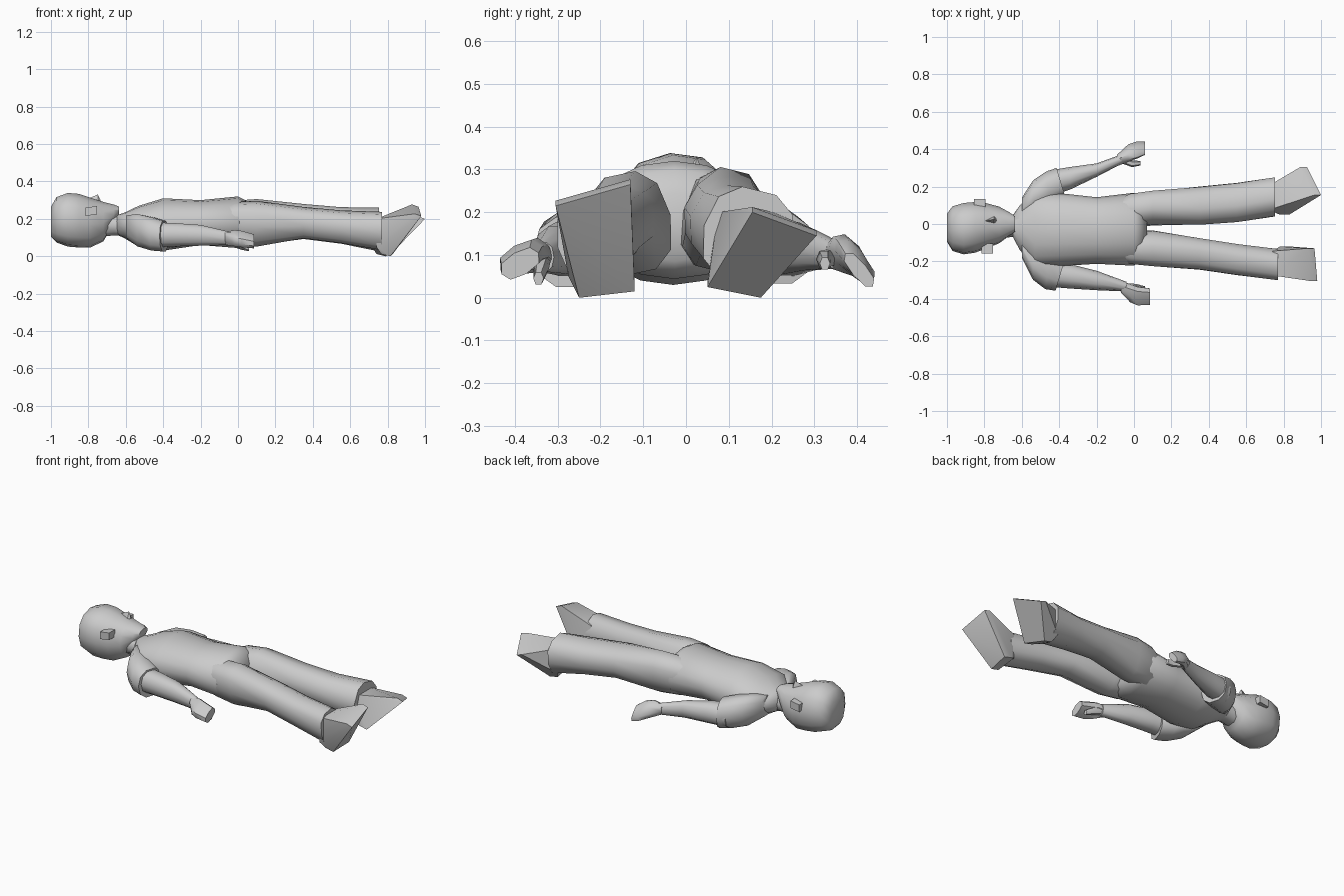
import bpy, bmesh, math
from mathutils import Vector


def finish(name, bm, angle=50):
    bmesh.ops.recalc_face_normals(bm, faces=bm.faces[:])
    me = bpy.data.meshes.new(name)
    bm.to_mesh(me)
    bm.free()
    ob = bpy.data.objects.new(name, me)
    bpy.context.collection.objects.link(ob)
    bpy.ops.object.select_all(action='DESELECT')
    ob.select_set(True)
    bpy.context.view_layer.objects.active = ob
    bpy.ops.object.shade_smooth_by_angle(angle=math.radians(angle))
    return ob


def loft(name, sections, n=12, power=2.3, roll=0):
    """Sections along x: (x, y, z, half width, half height, optional slant dx/dy)."""
    bm = bmesh.new()
    rings = []
    ca, sa = math.cos(math.radians(roll)), math.sin(math.radians(roll))
    for x, y, z, ry, rz, *slant in sections:
        s = slant[0] if slant else 0
        ring = []
        for i in range(n):
            t = 2 * math.pi * i / n
            c, d = math.cos(t), math.sin(t)
            u = math.copysign(abs(c) ** (2 / power), c) * ry
            v = math.copysign(abs(d) ** (2 / power), d) * rz
            u, v = u * ca - v * sa, u * sa + v * ca
            ring.append(bm.verts.new((x + s * u, y + u, z + v)))
        rings.append(ring)
    for a, b in zip(rings, rings[1:]):
        for i in range(n):
            j = (i + 1) % n
            bm.faces.new((a[i], a[j], b[j], b[i]))
    bm.faces.new(rings[0])
    bm.faces.new(rings[-1])
    return finish(name, bm)


def hull(name, points):
    bm = bmesh.new()
    for p in points:
        bm.verts.new(p)
    bmesh.ops.convex_hull(bm, input=bm.verts[:])
    return finish(name, bm, 30)


# torso with shirt, closing down at the crotch
loft("torso", [(-0.65, -0.01, 0.168, 0.055, 0.052), (-0.61, -0.02, 0.165, 0.12, 0.067),
               (-0.53, -0.03, 0.16, 0.20, 0.11), (-0.40, -0.03, 0.17, 0.195, 0.14),
               (-0.20, -0.035, 0.18, 0.178, 0.12), (0.0, -0.028, 0.182, 0.195, 0.138),
               (0.04, -0.026, 0.18, 0.16, 0.12), (0.07, -0.026, 0.165, 0.09, 0.08)],
     n=16, power=2.05)

# neck and head
loft("neck", [(-0.74, -0.01, 0.165, 0.07, 0.065), (-0.66, -0.01, 0.165, 0.06, 0.055),
              (-0.58, -0.01, 0.165, 0.065, 0.06)], n=10)
loft("head", [(-1.0, -0.02, 0.185, 0.075, 0.08), (-0.97, -0.025, 0.195, 0.12, 0.122),
              (-0.91, -0.025, 0.195, 0.138, 0.144), (-0.85, -0.018, 0.19, 0.136, 0.144),
              (-0.79, -0.01, 0.18, 0.122, 0.134), (-0.72, -0.005, 0.185, 0.098, 0.106),
              (-0.665, 0.0, 0.225, 0.062, 0.052), (-0.635, 0.0, 0.245, 0.04, 0.02)],
     n=12, power=2.3, roll=5)
hull("nose", [(-0.82, 0.012, 0.30), (-0.75, 0.025, 0.33), (-0.735, 0.02, 0.30),
              (-0.745, -0.01, 0.27), (-0.745, 0.05, 0.27), (-0.82, 0.01, 0.26)])
for name, y, x, z in (("near_ear", -0.132, -0.785, 0.242), ("far_ear", 0.107, -0.825, 0.235)):
    hull(name, [(x + dx, y + dy, z + dz + dx * 0.15) for dx in (-0.03, 0.03)
                for dy in (-0.027, 0.027) for dz in (-0.022, 0.022)])

# sleeves
loft("near_sleeve", [(-0.60, -0.12, 0.16, 0.06, 0.06), (-0.54, -0.20, 0.14, 0.098, 0.09),
                     (-0.46, -0.25, 0.12, 0.098, 0.093, 0.15),
                     (-0.395, -0.275, 0.107, 0.082, 0.085, 0.3)], n=10)
loft("far_sleeve", [(-0.60, 0.08, 0.16, 0.06, 0.06), (-0.54, 0.145, 0.145, 0.088, 0.09),
                    (-0.46, 0.19, 0.13, 0.088, 0.093, -0.15),
                    (-0.39, 0.22, 0.115, 0.08, 0.085, -0.3)], n=10)

# bare arms, each running into a flattened hand
loft("near_arm", [(-0.46, -0.265, 0.115, 0.07, 0.07), (-0.34, -0.28, 0.115, 0.065, 0.065),
                  (-0.2, -0.302, 0.112, 0.052, 0.058), (-0.04, -0.335, 0.095, 0.026, 0.036)],
     n=10)
loft("far_arm", [(-0.46, 0.215, 0.115, 0.07, 0.07), (-0.34, 0.245, 0.115, 0.06, 0.063),
                 (-0.2, 0.288, 0.112, 0.036, 0.05), (-0.06, 0.35, 0.10, 0.025, 0.032)], n=10)
loft("near_hand", [(-0.07, -0.335, 0.095, 0.026, 0.036), (-0.02, -0.37, 0.097, 0.054, 0.034),
                   (0.02, -0.385, 0.092, 0.056, 0.034), (0.085, -0.388, 0.08, 0.05, 0.028)],
     n=8, power=2.6, roll=30)
loft("far_hand", [(-0.09, 0.34, 0.10, 0.024, 0.032), (-0.03, 0.38, 0.10, 0.056, 0.032),
                  (0.015, 0.395, 0.085, 0.062, 0.026), (0.06, 0.405, 0.065, 0.05, 0.018)],
     n=8, power=2.6, roll=-50)
loft("near_thumb", [(-0.04, -0.335, 0.085, 0.018, 0.02), (0.01, -0.338, 0.07, 0.018, 0.022),
                    (0.06, -0.345, 0.045, 0.012, 0.016)], n=6)
loft("far_thumb", [(-0.06, 0.34, 0.095, 0.018, 0.02), (-0.01, 0.322, 0.09, 0.018, 0.022),
                   (0.035, 0.325, 0.08, 0.012, 0.016)], n=6)

# trouser legs, rolled outwards
loft("near_leg", [(-0.15, -0.12, 0.18, 0.05, 0.06), (-0.02, -0.126, 0.178, 0.088, 0.112),
                  (0.10, -0.130, 0.174, 0.096, 0.122), (0.35, -0.16, 0.18, 0.086, 0.082),
                  (0.55, -0.19, 0.158, 0.085, 0.086), (0.77, -0.217, 0.135, 0.085, 0.102)],
     n=10, power=2.45, roll=12)
loft("far_leg", [(-0.15, 0.05, 0.18, 0.05, 0.06), (-0.02, 0.070, 0.182, 0.09, 0.115),
                 (0.10, 0.085, 0.182, 0.09, 0.124), (0.35, 0.098, 0.186, 0.105, 0.09),
                 (0.55, 0.115, 0.165, 0.108, 0.094), (0.755, 0.145, 0.143, 0.106, 0.115)],
     n=10, power=2.45, roll=-14)


# shoes: slanted sole quads, thin at the toe, tapering into the ankle
def shoe(name, sole, ankle):
    pts = [Vector(p) for p in sole]
    toe_back = [p + Vector((-0.035, 0, 0.012)) for p in pts[:2]]
    heel_back = [p + Vector((-0.05, 0, 0.012)) for p in pts[2:]]
    ax, ay, az = ankle
    ring = [(ax, ay + u * 0.065, az + v * 0.075) for u in (-1, 1) for v in (-1, 1)]
    hull(name, pts + toe_back + heel_back + ring)


shoe("near_shoe", [(0.965, -0.13, 0.265), (0.98, -0.305, 0.215),
                   (0.815, -0.25, 0.0), (0.83, -0.12, 0.015)], (0.74, -0.21, 0.125))
shoe("far_shoe", [(1.0, 0.155, 0.20), (0.925, 0.305, 0.145),
                  (0.79, 0.175, 0.0), (0.83, 0.05, 0.025)], (0.72, 0.14, 0.125))
